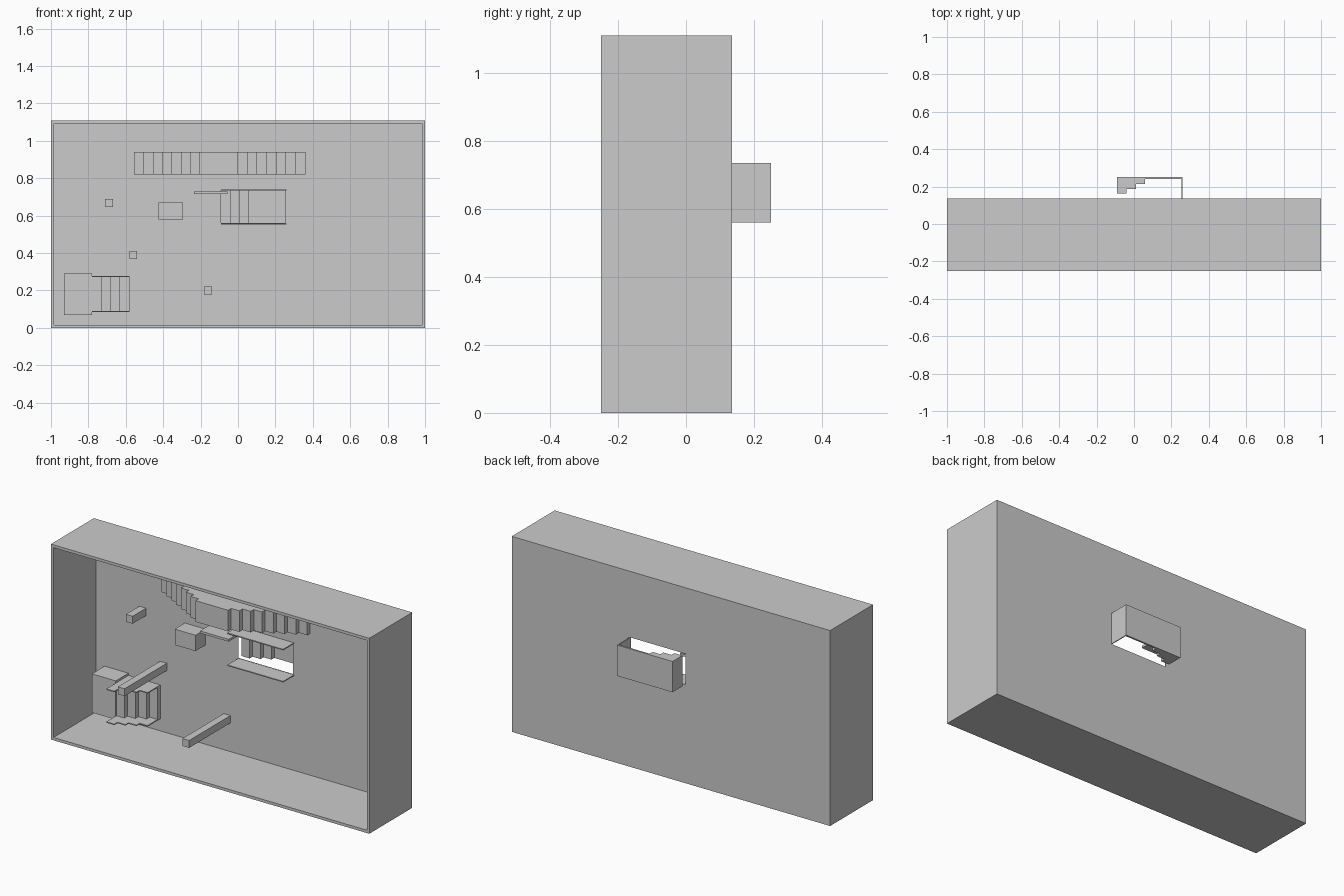
import bpy
import bmesh

default_cube = bpy.data.objects.get("Cube")
if default_cube:
    bpy.data.objects.remove(default_cube, do_unlink=True)

GREY = (0.6, 0.6, 0.6, 1.0)
grey = bpy.data.materials.new("plain grey")
grey.use_nodes = True
grey.diffuse_color = GREY
grey.node_tree.nodes["Principled BSDF"].inputs["Base Color"].default_value = GREY

FLOOR = 0.135    # outer plane of the back panel
RISE = 0.028     # height of one stair
FRONT = -0.25    # open rim


def prism(name, outline, z0, z1):
    """Extrude an x-y outline from z0 to z1."""
    bm = bmesh.new()
    face = bm.faces.new([bm.verts.new((x, y, z0)) for x, y in outline])
    grown = bmesh.ops.extrude_face_region(bm, geom=[face])["geom"]
    verts = [g for g in grown if isinstance(g, bmesh.types.BMVert)]
    bmesh.ops.translate(bm, verts=verts, vec=(0, 0, z1 - z0))
    bmesh.ops.recalc_face_normals(bm, faces=bm.faces)
    mesh = bpy.data.meshes.new(name)
    bm.to_mesh(mesh)
    bm.free()
    mesh.materials.append(grey)
    obj = bpy.data.objects.new(name, mesh)
    bpy.context.collection.objects.link(obj)
    return obj


def box(name, x0, x1, y0, y1, z0, z1):
    return prism(name, [(x0, y0), (x1, y0), (x1, y1), (x0, y1)], z0, z1)


def cut(target, cutter):
    mod = target.modifiers.new("cut", "BOOLEAN")
    mod.operation = "DIFFERENCE"
    mod.solver = "EXACT"
    mod.object = cutter
    bpy.context.view_layer.objects.active = target
    bpy.ops.object.modifier_apply(modifier=mod.name)
    bpy.data.objects.remove(cutter, do_unlink=True)


def steps(treads, base):
    """Outline from (x0, x1, y) treads in x order, closed along the base."""
    top = [p for x0, x1, y in treads for p in ((x0, y), (x1, y))]
    return top + [(treads[-1][1], base), (treads[0][0], base)]


# Open-fronted shell with a window through its back panel
shell = box("shell", -1, 1, FRONT, FLOOR, 0, 1.11)
cut(shell, box("cavity_cutter", -0.984, 0.984, FRONT - 0.1, FLOOR - 0.004, 0.016, 1.094))
cut(shell, box("window_cutter", -0.09, 0.26, 0, 0.3, 0.56, 0.735))

# Double stair with a bridge in the middle
treads = [(-0.555 + 0.05 * i, -0.505 + 0.05 * i, FLOOR - RISE * (i + 1)) for i in range(7)]
treads.append((-0.205, 0.0, FLOOR - RISE * 8))
pitch = 0.36 / 7
treads += [(pitch * i, pitch * (i + 1), FLOOR - RISE * (7 - i)) for i in range(7)]
prism("bridge_stairs", steps(treads, FLOOR - 0.002), 0.82, 0.94)

# Sunken stair behind the window, with its landing and end wall
treads = [(-0.09 + 0.05 * i, -0.04 + 0.05 * i, 0.162 + 0.026 * i) for i in range(3)]
treads.append((0.06, 0.26, 0.24))
prism("sunken_stairs", steps(treads, 0.25), 0.56, 0.735)
box("sunken_end_wall", 0.255, 0.26, FLOOR - 0.004, 0.245, 0.56, 0.735)

# Railings above and below the window
for name, z in (("lower", 0.553), ("upper", 0.735)):
    box(name + "_window_rail", -0.09, 0.26, 0.034, FLOOR - 0.002, z, z + 0.006)

# Raised platform with a stair and stepped railings
box("platform", -0.93, -0.78, 0.017, FLOOR - 0.002, 0.07, 0.29)
treads = [(-0.78 + 0.05 * i, -0.73 + 0.05 * i, FLOOR - RISE * (4 - i)) for i in range(4)]
prism("platform_stairs", steps(treads, FLOOR - 0.002), 0.088, 0.272)
rails = [(x0, x1, y - 0.09) for x0, x1, y in treads]
for name, z in (("lower", 0.084), ("upper", 0.271)):
    prism(name + "_stair_rail", steps(rails, FLOOR - 0.002), z, z + 0.006)

# Loose block and thin slab
box("block", -0.425, -0.295, 0.04, FLOOR - 0.002, 0.58, 0.67)
box("slab", -0.235, -0.055, -0.005, FLOOR - 0.002, 0.715, 0.728)

# Square posts of differing length
for name, x, z, front in (("short_post", -0.69, 0.668, 0.01),
                          ("upper_long_post", -0.56, 0.39, -0.248),
                          ("lower_long_post", -0.16, 0.2, -0.24)):
    box(name, x - 0.021, x + 0.021, front, FLOOR - 0.002, z - 0.021, z + 0.021)
